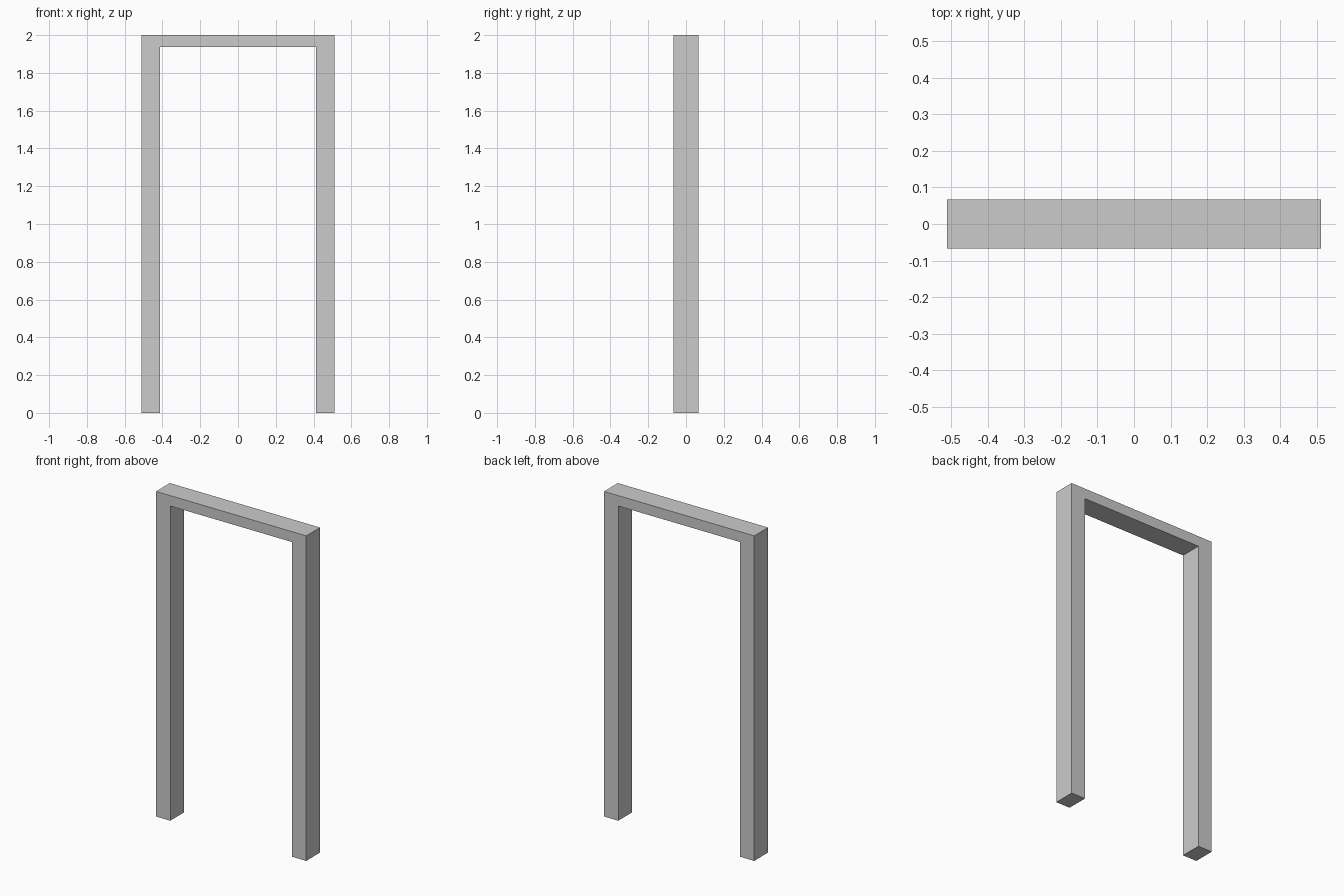
import bpy
import bmesh

if "Cube" in bpy.data.objects:
    bpy.data.objects.remove(bpy.data.objects["Cube"])

HALF_W, INNER, DEPTH, TOP, LINTEL = 0.511, 0.414, 0.134, 2.0, 1.936

# Door frame: one arch-shaped profile extruded front to back
right = [(INNER, LINTEL), (INNER, 0), (HALF_W, 0), (HALF_W, TOP)]
profile = right + [(-x, z) for x, z in reversed(right)]

bm = bmesh.new()
face = bm.faces.new([bm.verts.new((x, -DEPTH / 2, z)) for x, z in profile])
extruded = bmesh.ops.extrude_face_region(bm, geom=[face], use_keep_orig=True)
back = [v for v in extruded["geom"] if isinstance(v, bmesh.types.BMVert)]
bmesh.ops.translate(bm, verts=back, vec=(0, DEPTH, 0))
bmesh.ops.recalc_face_normals(bm, faces=bm.faces)

mesh = bpy.data.meshes.new("door_frame")
bm.to_mesh(mesh)
bm.free()
bpy.context.collection.objects.link(bpy.data.objects.new("door_frame", mesh))
